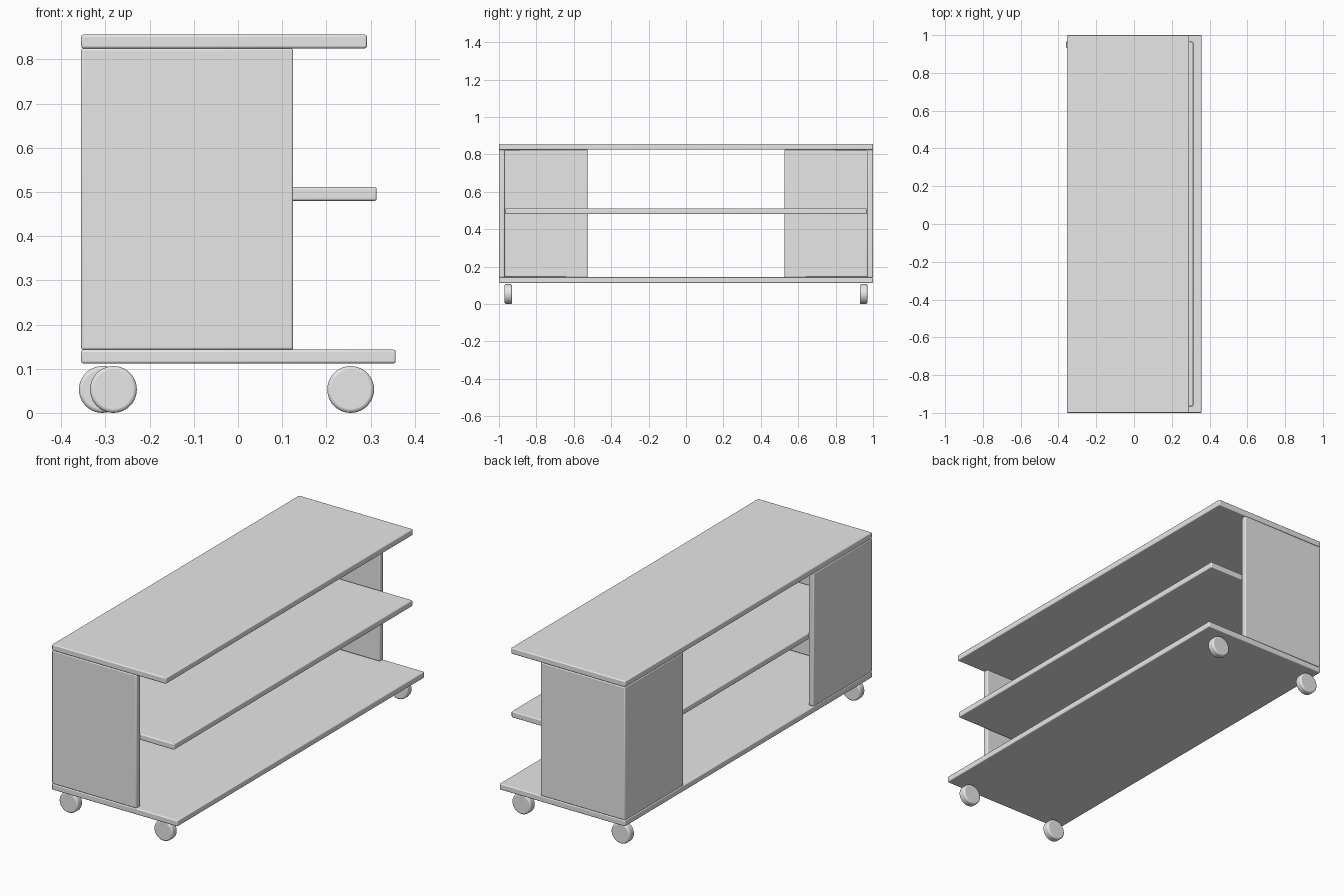
import bpy, bmesh, math
from mathutils import Matrix

cube = bpy.data.objects.get("Cube")
if cube:
    bpy.data.objects.remove(cube, do_unlink=True)

grey = bpy.data.materials.new("plain grey")
grey.use_nodes = True
grey.diffuse_color = (0.8, 0.8, 0.8, 1)
grey.node_tree.nodes["Principled BSDF"].inputs["Base Color"].default_value = (0.8, 0.8, 0.8, 1)


def finish(name, bm, bevel):
    """Turn a bmesh into a softly rounded, smooth-shaded object."""
    bmesh.ops.recalc_face_normals(bm, faces=bm.faces)
    mesh = bpy.data.meshes.new(name)
    bm.to_mesh(mesh)
    bm.free()
    mesh.materials.append(grey)
    obj = bpy.data.objects.new(name, mesh)
    bpy.context.collection.objects.link(obj)
    mod = obj.modifiers.new("rounded edges", "BEVEL")
    mod.width = bevel
    mod.segments = 3
    mod.limit_method = "ANGLE"
    bpy.ops.object.select_all(action="DESELECT")
    obj.select_set(True)
    bpy.context.view_layer.objects.active = obj
    bpy.ops.object.shade_smooth_by_angle(angle=math.radians(35))
    return obj


def prism(name, outline, z0, z1, bevel=0.005):
    """Extrude a plan outline from z0 up to z1."""
    bm = bmesh.new()
    face = bm.faces.new([bm.verts.new((x, y, z0)) for x, y in outline])
    new = bmesh.ops.extrude_face_region(bm, geom=[face])["geom"]
    top = [v for v in new if isinstance(v, bmesh.types.BMVert)]
    bmesh.ops.translate(bm, verts=top, vec=(0, 0, z1 - z0))
    return finish(name, bm, bevel)


def board(name, x0, x1, half, z0, z1):
    return prism(name, [(x0, -half), (x1, -half), (x1, half), (x0, half)], z0, z1)


def wheel(name, x, y):
    bm = bmesh.new()
    bmesh.ops.create_cone(bm, cap_ends=True, segments=40, radius1=0.053,
                          radius2=0.053, depth=0.04,
                          matrix=Matrix.Translation((x, y, 0.053))
                          @ Matrix.Rotation(math.pi / 2, 4, "X"))
    return finish(name, bm, 0.008)


BACK = -0.355
THICK = 0.03

# Horizontal boards
board("bottom_board", BACK, 0.357, 1.0, 0.112, 0.143)
board("middle_shelf", BACK + THICK, 0.314, 0.965, 0.48, 0.511)
board("top_board", BACK, 0.292, 1.0, 0.825, 0.856)

# L-shaped uprights: an end panel joined to a short rear panel
for side, s in (("front", -1), ("back", 1)):
    plan = [(BACK, 1), (0.125, 1), (0.125, 1 - THICK), (BACK + THICK, 1 - THICK),
            (BACK + THICK, 0.527), (BACK, 0.527)]
    prism(side + "_upright", [(x, s * y) for x, y in plan], 0.143, 0.825)

# Wheels, one swivelled slightly further out
for name, x, y in (("front_left_wheel", 0.255, -0.95), ("front_right_wheel", -0.282, -0.95),
                   ("back_left_wheel", 0.255, 0.95), ("back_right_wheel", -0.307, 0.95)):
    wheel(name, x, y)
